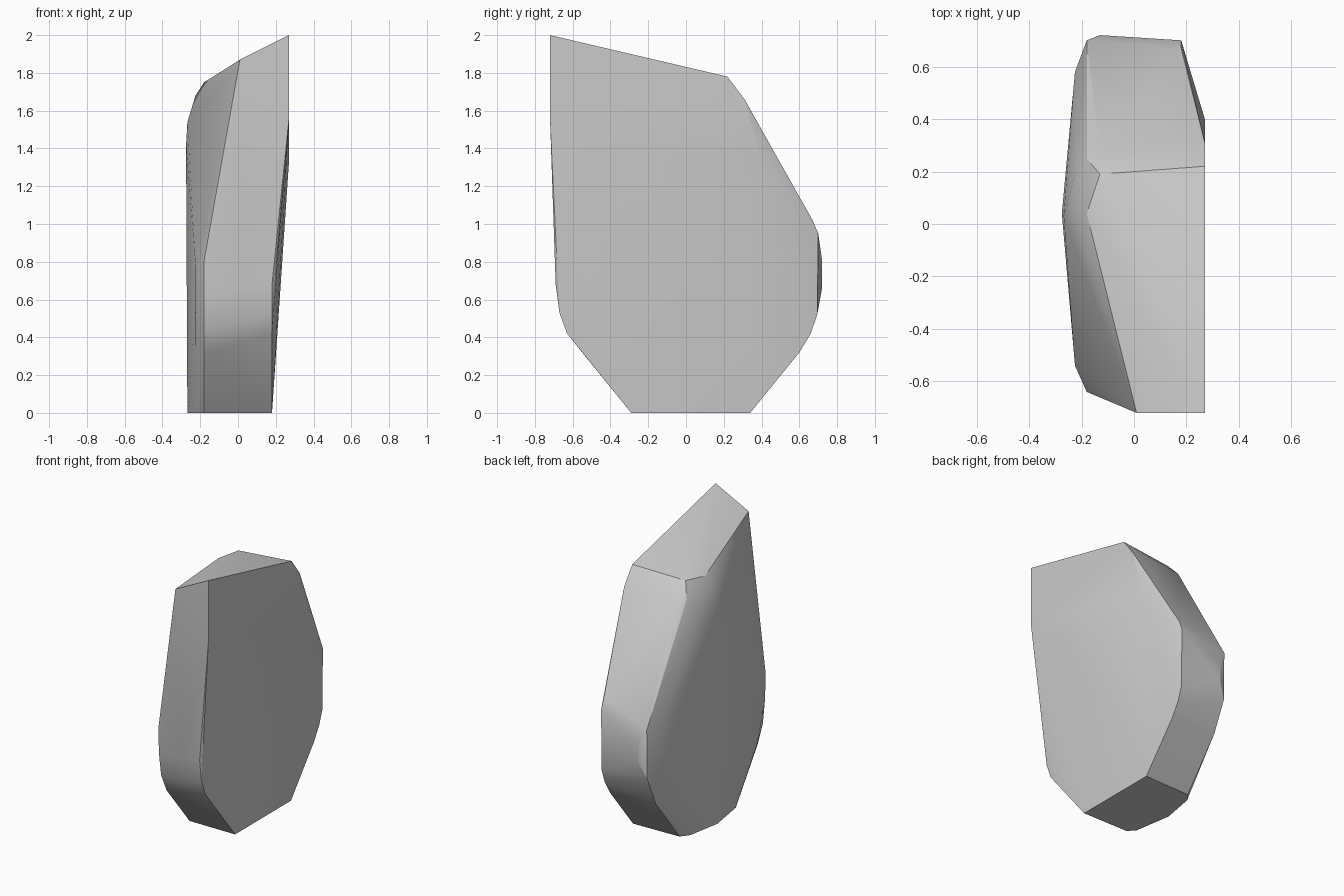
import bpy, bmesh, math

# Faceted boulder: outlines (y, z) drawn on slices of constant x, wrapped in a convex hull
slices = {
    # right cheek, upper flat
    0.27: [(-0.72, 2.0), (0.22, 1.78), (0.31, 1.66), (0.40, 1.33), (-0.43, 1.33), (-0.72, 1.56)],
    # right cheek, lower rim
    0.18: [(-0.29, 0), (0.34, 0), (0.60, 0.32), (0.66, 0.42), (0.695, 0.52), (0.70, 0.95),
           (0.67, 1.02), (-0.69, 0.68), (-0.67, 0.53), (-0.63, 0.42)],
    # front top corner and front belly
    0.01: [(-0.72, 1.87), (-0.68, 0.65), (-0.625, 0.42)],
    # back bulge and back top corner
    -0.13: [(0.72, 0.81), (0.72, 0.66), (0.29, 1.66), (0.19, 1.76)],
    # inner rim of the left side
    -0.18: [(0.04, 1.75), (0.25, 1.66), (0.70, 0.90), (0.695, 0.55), (0.60, 0.34), (0.33, 0),
            (-0.29, 0), (-0.55, 0.32), (-0.61, 0.45), (-0.635, 0.62), (-0.64, 0.80)],
    # outer rim of the left side
    -0.225: [(0.05, 1.68), (0.19, 1.60), (0.58, 0.92), (0.58, 0.56), (0.27, 0),
             (-0.24, 0), (-0.48, 0.36), (-0.54, 0.55), (-0.54, 0.78)],
    # left ridge
    -0.268: [(0.03, 1.54), (0.03, 0)],
    -0.275: [(0.04, 1.42), (0.03, 0.7)],
}

bm = bmesh.new()
for x, outline in slices.items():
    for y, z in outline:
        bm.verts.new((x, y, z))
hull = bmesh.ops.convex_hull(bm, input=bm.verts[:])
# drop points that ended up inside the hull
loose = [v for v in bm.verts if not v.link_faces]
bmesh.ops.delete(bm, geom=loose, context='VERTS')
# merge nearly flat facets
bmesh.ops.dissolve_limit(bm, angle_limit=math.radians(1.0), verts=bm.verts[:], edges=bm.edges[:])
bmesh.ops.recalc_face_normals(bm, faces=bm.faces[:])

mesh = bpy.data.meshes.new("boulder")
bm.to_mesh(mesh)
bm.free()
boulder = bpy.data.objects.new("boulder", mesh)
bpy.context.collection.objects.link(boulder)

# soft facets, crisp main edges
bpy.context.view_layer.objects.active = boulder
boulder.select_set(True)
bpy.ops.object.shade_smooth_by_angle(angle=math.radians(25))
